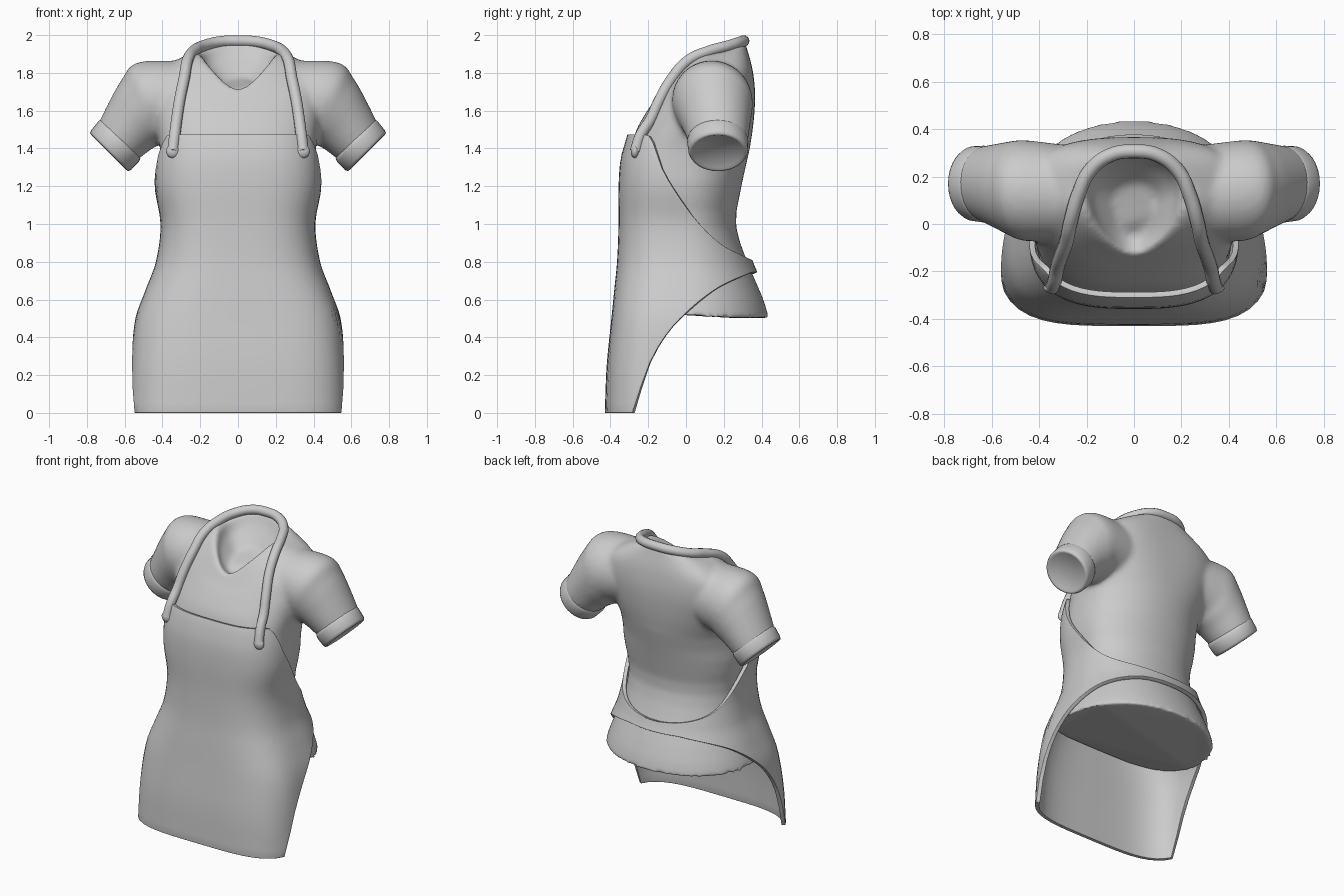
import bpy, bmesh, math
from mathutils import Vector

old = bpy.data.objects.get("Cube")
if old:
    bpy.data.objects.remove(old, do_unlink=True)

GREY = (0.6, 0.6, 0.6, 1)
cloth = bpy.data.materials.new("grey cloth")
cloth.diffuse_color = GREY
cloth.use_nodes = True
cloth.node_tree.nodes["Principled BSDF"].inputs["Base Color"].default_value = GREY

SEG = 72


def curve_at(table, t):
    """Smooth interpolation of rows (key, values...)."""
    t = min(max(t, table[0][0]), table[-1][0])
    i = 0
    while i < len(table) - 2 and t > table[i + 1][0]:
        i += 1
    a, b = table[i], table[i + 1]
    p, n = table[max(i - 1, 0)], table[min(i + 2, len(table) - 1)]
    h = b[0] - a[0]
    u = (t - a[0]) / h
    out = []
    for k in range(1, len(a)):
        ma = (b[k] - p[k]) / (b[0] - p[0]) * h
        mb = (n[k] - a[k]) / (n[0] - a[0]) * h
        d = b[k] - a[k]
        out.append(a[k] + u * (ma + u * (3 * d - 2 * ma - mb + u * (ma + mb - 2 * d))))
    return out


def refine(rows, steps):
    """Add smooth in-between rows to a short table."""
    keyed = [(i, *row) for i, row in enumerate(rows)]
    return [curve_at(keyed, k / steps) for k in range((len(rows) - 1) * steps + 1)]


def oval(angle, front, back):
    """Unit rounded-box outline, squareness set per side; angle 0 is the front."""
    s, c = math.sin(angle), -math.cos(angle)
    n = back if c > 0 else front
    r = (abs(s) ** n + abs(c) ** n) ** (-1 / n)
    return s * r, c * r


def loft(bm, rings, caps=True):
    rows = [[bm.verts.new(p) for p in ring] for ring in rings]
    m = len(rows[0])
    for lo, hi in zip(rows, rows[1:]):
        for i in range(m):
            j = (i + 1) % m
            bm.faces.new((lo[i], lo[j], hi[j], hi[i]))
    if caps:
        bm.faces.new(rows[0][::-1])
        bm.faces.new(rows[-1])


def finish(bm, name):
    bmesh.ops.recalc_face_normals(bm, faces=bm.faces)
    mesh = bpy.data.meshes.new(name)
    bm.to_mesh(mesh)
    bm.free()
    mesh.materials.append(cloth)
    mesh.shade_smooth()
    ob = bpy.data.objects.new(name, mesh)
    bpy.context.collection.objects.link(ob)
    return ob


# Body outline by height: z, front y, back y, half width, front squareness
BODY = [(0, -.405, .42, .555, 3.9), (.25, -.395, .44, .545, 3.8), (.5, -.37, .445, .518, 3.5),
        (.65, -.355, .395, .465, 3.2), (.8, -.34, .33, .41, 3), (1, -.332, .27, .385, 3),
        (1.2, -.332, .3, .418, 3), (1.35, -.32, .332, .413, 3), (1.47, -.285, .352, .39, 3)]


def body(angle, z, grow=0.0):
    yf, yb, hx, square = curve_at(BODY, z)
    x, y = oval(angle, square, 2.1)
    return Vector((x * (hx + grow), y * ((yb if y > 0 else -yf) + grow), z))


angles = [2 * math.pi * i / SEG for i in range(SEG)]

# Shirt torso: lower rings follow the body with the hem raised at the front
bm = bmesh.new()
rings = []
for k in range(11):
    ring = [body(a, .503 + .08 * k, -.006) for a in angles]
    for p in ring:
        p.z += max(0, 1 - k / 4) * max(0, -p.y) * .27
    rings.append(ring)
# Upper rings tilt up to the neck, then dip inside it
# front z, side z, back z, front y, middle y, back y, half width, squareness front and back
UPPER = [(1.4, 1.4, 1.4, -.29, .01, .338, .412, 3, 2.2), (1.5, 1.53, 1.54, -.262, .05, .358, .435, 2.5, 2.5),
         (1.6, 1.67, 1.69, -.205, .09, .366, .455, 2.2, 2.8), (1.66, 1.78, 1.82, -.163, .11, .352, .44, 2.1, 2.9),
         (1.7, 1.87, 1.92, -.138, .12, .325, .32, 1.9, 2.5), (1.72, 1.905, 1.97, -.125, .12, .305, .21, 1.65, 2.2),
         (1.70, 1.83, 1.89, -.095, .11, .262, .17, 1.8, 2.2), (1.68, 1.74, 1.78, -.05, .08, .18, .09, 2, 2)]
for zf, zs, zb, yf, ym, yb, hx, front, back in refine(UPPER, 3):
    ring = []
    for a in angles:
        x, y = oval(a, front, back)
        z = zs + (zb - zs if y > 0 else zf - zs) * y * y
        ring.append((x * hx, ym + y * (yb - ym if y > 0 else ym - yf), z))
    rings.append(ring)
loft(bm, rings)

# Sleeves: x, z, downward slope in degrees, radius, depth radius, middle y
SLEEVE = [(.26, 1.665, 8, .2, .2, .13), (.45, 1.65, 22, .222, .213, .14),
          (.51, 1.595, 31, .202, .2, .15), (.565, 1.53, 40, .172, .18, .16),
          (.63, 1.445, 45, .145, .158, .17), (.665, 1.405, 45, .13, .14, .172)]
CUFF = [(.615, 1.457, 45, .128, .14, .168), (.621, 1.45, 45, .147, .157, .168),
        (.632, 1.436, 45, .152, .162, .168), (.672, 1.391, 45, .149, .158, .17),
        (.683, 1.38, 45, .142, .15, .17), (.684, 1.379, 45, .13, .138, .17),
        (.679, 1.384, 45, .12, .128, .17)]


def arm_rings(table, side, count=32):
    out = []
    for x, z, slope, r, ry, ym in table:
        t = math.radians(slope)
        ring = []
        for i in range(count):
            a = 2 * math.pi * i / count
            up = r * math.cos(a)
            ring.append((side * (x + up * math.sin(t)), ym + ry * math.sin(a), z + up * math.cos(t)))
        out.append(ring)
    return out


for side in (-1, 1):
    loft(bm, arm_rings(refine(SLEEVE, 4), side))
shirt = finish(bm, "shirt")
remesh = shirt.modifiers.new("blend", 'REMESH')
remesh.mode = 'VOXEL'
remesh.voxel_size = .014
remesh.use_smooth_shade = True
soft = shirt.modifiers.new("soften", 'SMOOTH')
soft.factor = .5
soft.iterations = 14

# Rolled cuffs with closed ends
for side, label in ((-1, "right"), (1, "left")):
    bm = bmesh.new()
    loft(bm, arm_rings(CUFF, side))
    finish(bm, label + "_cuff")

# Apron: wraps the body between two edge curves that meet in a waistband
LOWER_EDGE = [(-.5, 0), (-.262, 0), (-.25, .1), (-.19, .27), (-.1, .42), (0, .53),
              (.1, .615), (.2, .68), (.35, .745)]
UPPER_EDGE = [(-.5, 1.47), (-.2, 1.47), (-.12, 1.28), (0, 1.09), (.1, .97), (.2, .885), (.35, .81)]


def edge_height(table, angle):
    z = .8
    for _ in range(40):
        z += .4 * (curve_at(table, body(angle, z, .025).y)[0] - z)
    return max(z, 0)


ROWS = 28
spans = [(edge_height(LOWER_EDGE, a), min(edge_height(UPPER_EDGE, a), 1.475)) for a in angles]
bm = bmesh.new()
loft(bm, [[body(a, lo + (hi - lo) * k / ROWS, .025) for a, (lo, hi) in zip(angles, spans)]
          for k in range(ROWS + 1)], caps=False)
apron = finish(bm, "apron")
thick = apron.modifiers.new("thickness", 'SOLIDIFY')
thick.thickness = .025
thick.offset = -1
rim = apron.modifiers.new("rounded rim", 'BEVEL')
rim.width = .009
rim.segments = 3
rim.limit_method = 'ANGLE'
rim.angle_limit = math.radians(50)

# Neck strap: one round cord laid on the shirt, mirrored about the middle
CHEST = [(.32, -.18, 1.55), (.3, -.12, 1.64), (.275, -.04, 1.75), (.253, .04, 1.83), (.23, .13, 1.895)]
bpy.context.view_layer.update()
draped = shirt.evaluated_get(bpy.context.evaluated_depsgraph_get())
half = [Vector((.345, -.268, 1.385)), Vector((.335, -.24, 1.47))]
for spot in CHEST:
    found, spot_on, normal, _ = draped.closest_point_on_mesh(spot)
    half.append(spot_on + normal * .014)
half += [Vector((.185, .225, 1.943)), Vector((.1, .29, 1.964))]
path = half + [Vector((0, .306, 1.969))] + [Vector((-p.x, p.y, p.z)) for p in reversed(half)]
cord = bpy.data.curves.new("neck_strap", 'CURVE')
cord.dimensions = '3D'
cord.bevel_depth = .03
cord.bevel_resolution = 4
cord.use_fill_caps = True
spline = cord.splines.new('BEZIER')
spline.bezier_points.add(len(path) - 1)
for point, co in zip(spline.bezier_points, path):
    point.co = co
    point.handle_left_type = point.handle_right_type = 'AUTO'
spline.resolution_u = 8
cord.materials.append(cloth)
strap = bpy.data.objects.new("neck_strap", cord)
bpy.context.collection.objects.link(strap)

# Stitched tabs where the strap meets the apron
for side, label in ((-1, "right"), (1, "left")):
    bm = bmesh.new()
    bmesh.ops.create_uvsphere(bm, u_segments=20, v_segments=12, radius=.036)
    for v in bm.verts:
        v.co = Vector((side * .345 + v.co.x, -.27 + v.co.y * .6, 1.385 + v.co.z))
    finish(bm, label + "_strap_tab")
